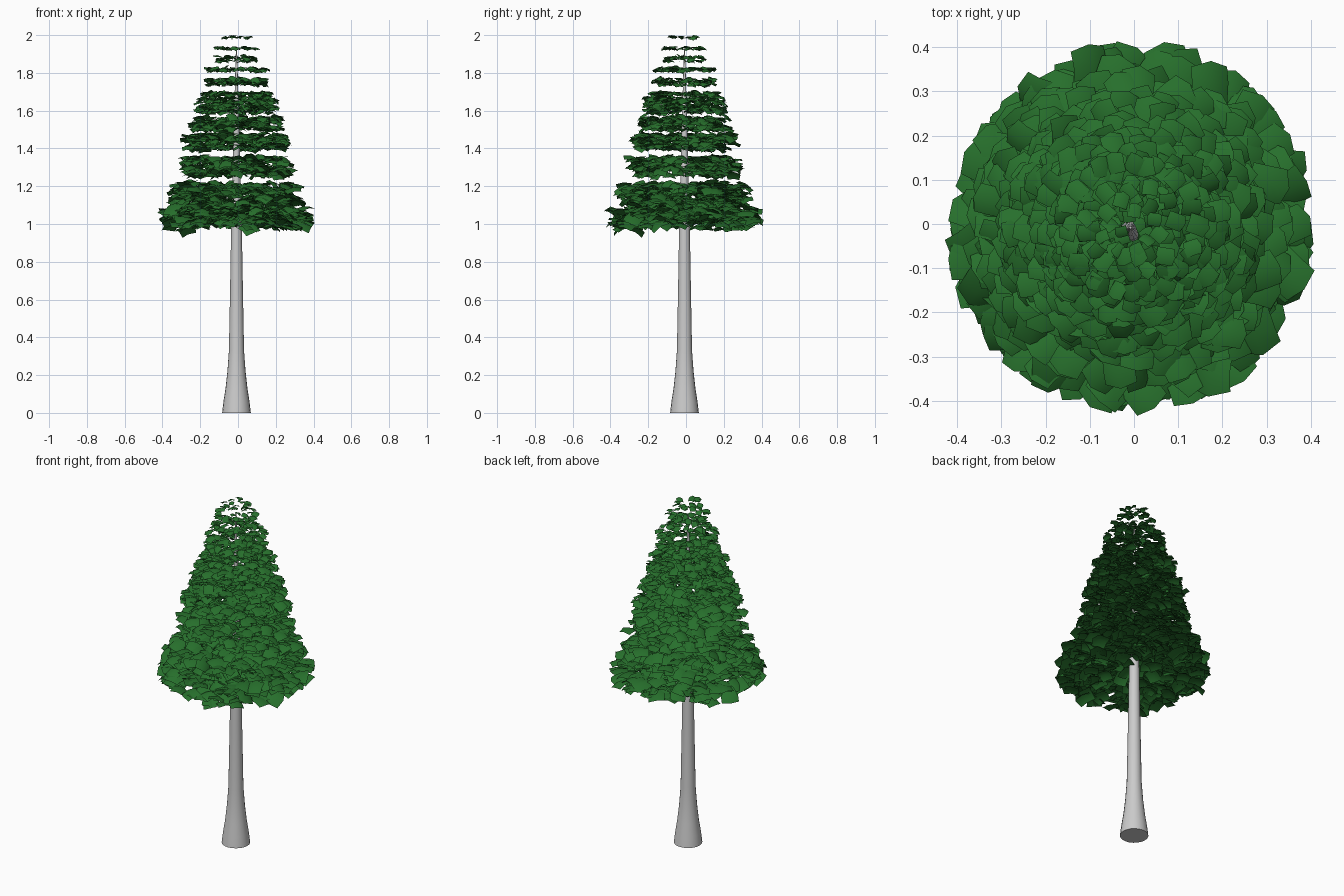
import bpy, bmesh, math, random
from mathutils import Matrix, Vector

if "Cube" in bpy.data.objects:
    bpy.data.objects.remove(bpy.data.objects["Cube"])

random.seed(7)
CX, CY = -0.008, -0.008

# Trunk: flared base, slim taper to the tip
profile = [(0, 0.076), (0.06, 0.069), (0.13, 0.058), (0.22, 0.048), (0.33, 0.040),
           (0.65, 0.034), (1.0, 0.028), (1.4, 0.018), (1.75, 0.008), (1.93, 0.003)]
SIDES = 20
bm = bmesh.new()
rings = []
for z, r in profile:
    rings.append([bm.verts.new((CX + r * math.cos(2 * math.pi * i / SIDES),
                                CY + r * math.sin(2 * math.pi * i / SIDES), z))
                  for i in range(SIDES)])
for a, b in zip(rings, rings[1:]):
    for i in range(SIDES):
        j = (i + 1) % SIDES
        bm.faces.new((a[i], a[j], b[j], b[i]))
bm.faces.new(rings[0][::-1])
bm.faces.new(rings[-1])
mesh = bpy.data.meshes.new("trunk")
bm.to_mesh(mesh)
bm.free()
trunk = bpy.data.objects.new("trunk", mesh)
bpy.context.collection.objects.link(trunk)
bpy.context.view_layer.objects.active = trunk
trunk.select_set(True)
bpy.ops.object.shade_smooth_by_angle(angle=math.radians(40))
trunk.select_set(False)

green = bpy.data.materials.new("needle_green")
green.diffuse_color = (0.02, 0.16, 0.025, 1)
green.use_nodes = True
green.node_tree.nodes["Principled BSDF"].inputs["Base Color"].default_value = green.diffuse_color


def add_leaf(bm, centre, size, yaw, tilt, roll):
    """One leaf card, bent along its length, with a blunt point outward."""
    m = (Matrix.Translation(centre) @ Matrix.Rotation(yaw, 4, 'Z')
         @ Matrix.Rotation(tilt, 4, 'Y') @ Matrix.Rotation(roll, 4, 'X'))
    s = size / 2
    rows = []
    for x, tip in ((-0.85, -0.05), (0.1, 0.0), (0.8, 0.25)):
        rows.append([bm.verts.new(m @ Vector(((x + tip * (1 - abs(y))) * s, y * s * 0.85,
                                              (0.15 - 0.3 * abs(y) - 0.25 * x * x) * s)))
                     for y in (-1, 0, 1)])
    for a, b in zip(rows, rows[1:]):
        for i in range(2):
            bm.faces.new((a[i], b[i], b[i + 1], a[i + 1])).smooth = True


# Foliage tiers: low z, high z, outer radius, leaf size, leaf count
tiers = [(0.985, 1.085, 0.425, 0.104, 330), (1.10, 1.22, 0.37, 0.090, 340),
         (1.26, 1.36, 0.315, 0.082, 240), (1.40, 1.48, 0.295, 0.076, 220),
         (1.50, 1.57, 0.26, 0.068, 200), (1.59, 1.675, 0.23, 0.062, 240),
         (1.685, 1.698, 0.195, 0.056, 65), (1.738, 1.772, 0.175, 0.052, 90),
         (1.812, 1.828, 0.175, 0.050, 50), (1.862, 1.89, 0.12, 0.046, 32),
         (1.928, 1.938, 0.125, 0.044, 22), (1.978, 1.990, 0.085, 0.040, 13)]

for n, (z0, z1, radius, size, count) in enumerate(tiers):
    bm = bmesh.new()
    reach = radius - size * 0.42
    rim = min(int(2 * math.pi * reach / (size * 0.5)), count // 2)
    for k in range(count):
        # an even rim first, then fill in toward the trunk
        if k < rim:
            ang = 2 * math.pi * (k + random.uniform(-0.3, 0.3)) / rim
            t = random.uniform(0.92, 1.0)
        else:
            ang = k * 2.39996 + random.uniform(-0.2, 0.2)
            t = math.sqrt(random.uniform(0.03, 0.95))
        r = reach * t
        z = random.uniform(z0, z1)
        # the lowest boughs undulate, and arch up toward the trunk
        if n == 0:
            z += 0.06 * (1 - t) - 0.022 * max(0, math.sin(5 * ang + 1)) * t
        s = size * random.uniform(0.85, 1.1) * (0.7 + 0.3 * t)
        add_leaf(bm, Vector((CX + r * math.cos(ang), CY + r * math.sin(ang), z)), s,
                 ang + random.uniform(-0.7, 0.7),
                 random.gauss(0.15, 0.22), random.gauss(0, 0.24))
    for v in bm.verts:
        v.co.z = min(v.co.z, 2.0)
    # stretch the tip tier so the tree ends exactly at full height
    if n == len(tiers) - 1:
        lift = 2.0 - max(v.co.z for v in bm.verts)
        bmesh.ops.translate(bm, verts=bm.verts, vec=(0, 0, lift))
    mesh = bpy.data.meshes.new(f"foliage_tier_{n + 1}")
    bm.to_mesh(mesh)
    bm.free()
    mesh.materials.append(green)
    obj = bpy.data.objects.new(f"foliage_tier_{n + 1}", mesh)
    bpy.context.collection.objects.link(obj)
